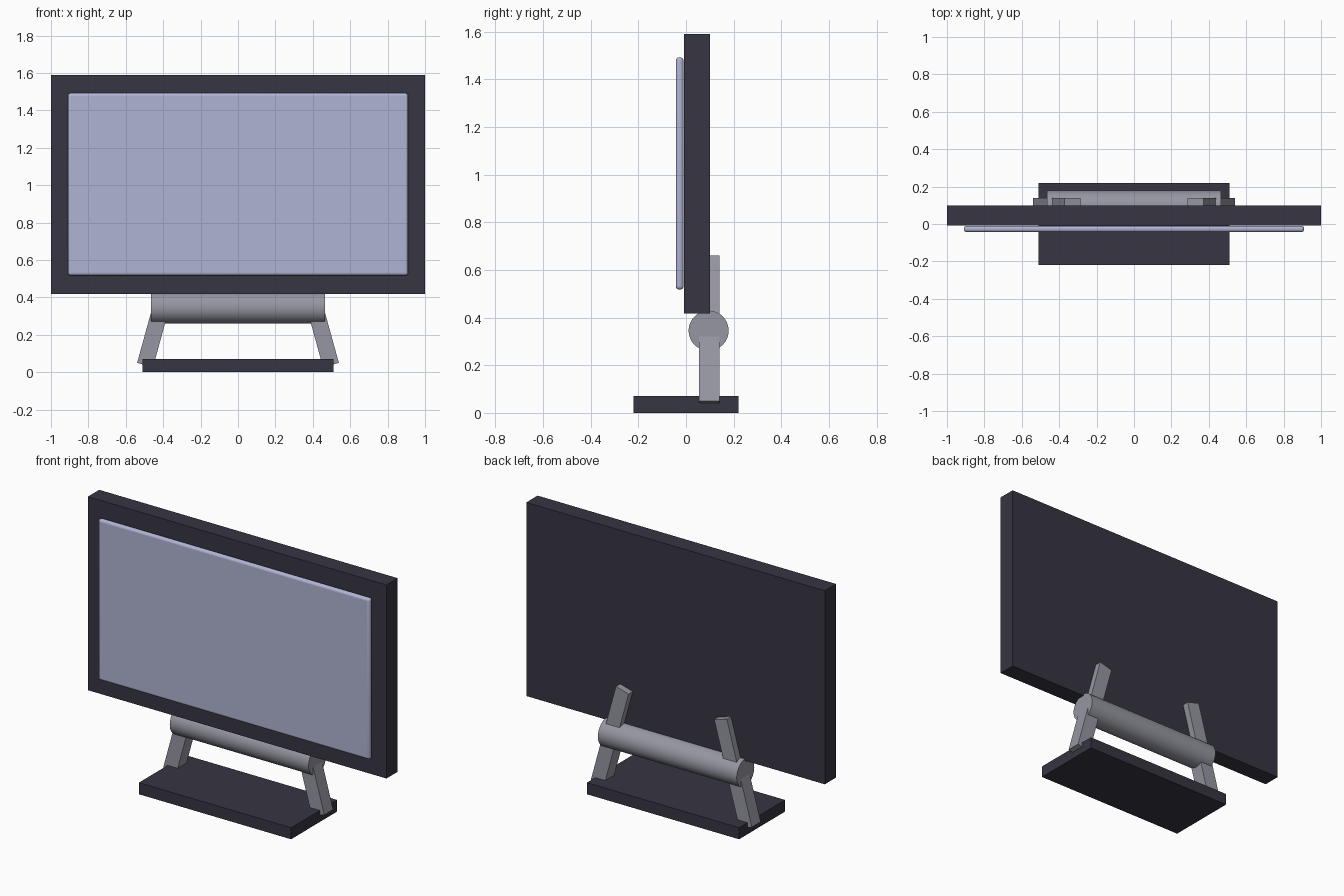
import bpy
import bmesh
import math
from mathutils import Matrix, Vector

if "Cube" in bpy.data.objects:
    bpy.data.objects.remove(bpy.data.objects["Cube"], do_unlink=True)


def material(name, color):
    mat = bpy.data.materials.new(name)
    mat.use_nodes = True
    mat.diffuse_color = (*color, 1)
    mat.node_tree.nodes["Principled BSDF"].inputs["Base Color"].default_value = (*color, 1)
    return mat


CHARCOAL = material("charcoal plastic", (0.038, 0.035, 0.054))
GREY = material("grey metal", (0.305, 0.305, 0.361))
LILAC = material("pale blue screen", (0.434, 0.456, 0.658))


def finish(name, bm, mat):
    mesh = bpy.data.meshes.new(name)
    bm.to_mesh(mesh)
    bm.free()
    mesh.materials.append(mat)
    obj = bpy.data.objects.new(name, mesh)
    bpy.context.collection.objects.link(obj)
    return obj


def box(name, low, high, mat, tilt=Matrix()):
    """Box between two corners, optionally rotated about its own centre."""
    low, high = Vector(low), Vector(high)
    place = Matrix.Translation((low + high) / 2) @ tilt @ Matrix.Diagonal((*(high - low), 1))
    bm = bmesh.new()
    bmesh.ops.create_cube(bm, size=1, matrix=place)
    return finish(name, bm, mat)


def smooth(obj, degrees):
    bpy.ops.object.select_all(action='DESELECT')
    obj.select_set(True)
    bpy.context.view_layer.objects.active = obj
    bpy.ops.object.shade_smooth_by_angle(angle=math.radians(degrees))


# Base plate and display housing
box("base", (-0.51, -0.22, 0), (0.51, 0.22, 0.07), CHARCOAL)
box("display_housing", (-1, -0.008, 0.418), (1, 0.1, 1.59), CHARCOAL)

# Screen panel with fully rounded rim
screen = box("screen", (-0.91, -0.043, 0.517), (0.91, -0.01, 1.492), LILAC)
rim = screen.modifiers.new("rounded rim", 'BEVEL')
rim.width = 0.015
rim.segments = 5
smooth(screen, 40)

# Hinge barrel across the stand
bm = bmesh.new()
bmesh.ops.create_cone(bm, cap_ends=True, segments=48, radius1=0.084, radius2=0.084, depth=0.93,
                      matrix=Matrix.Translation((0, 0.095, 0.345)) @ Matrix.Rotation(math.pi / 2, 4, 'Y'))
smooth(finish("hinge_barrel", bm, GREY), 40)

# Slanted struts leaning inwards from the base to the back of the display
lean = math.radians(15.4)
for side, label in ((1, "left"), (-1, "right")):
    x, z = side * 0.413, 0.343
    box(label + "_strut", (x - 0.044, 0.055, z - 0.316), (x + 0.044, 0.14, z + 0.316), GREY,
        Matrix.Rotation(-side * lean, 4, 'Y'))
